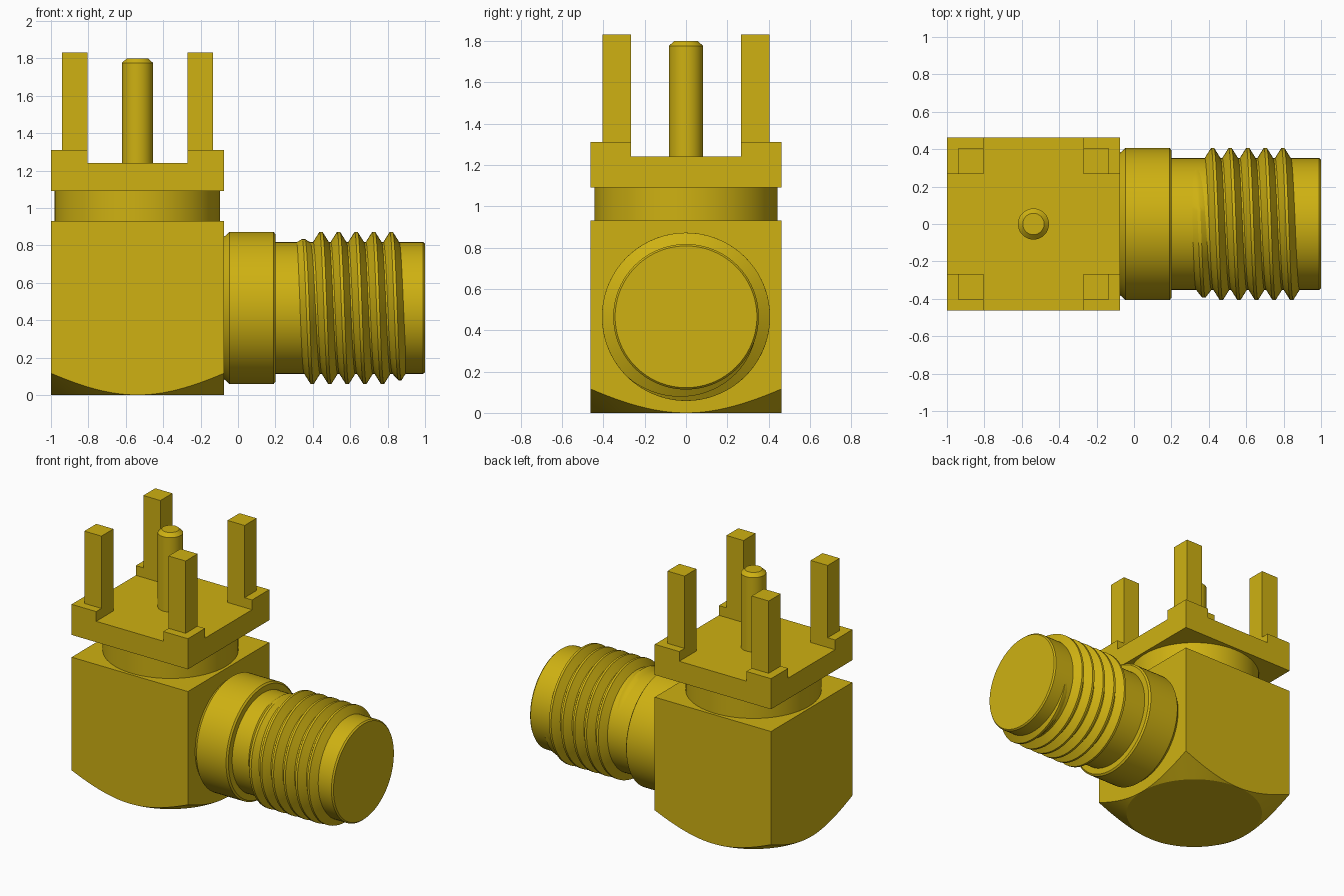
import bpy
import bmesh
from math import pi, tau, cos, sin, radians
from mathutils import Matrix

if "Cube" in bpy.data.objects:
    bpy.data.objects.remove(bpy.data.objects["Cube"], do_unlink=True)

gold = bpy.data.materials.new("gold_plating")
gold.use_nodes = True
COLOUR = (0.62, 0.44, 0.006, 1)
gold.diffuse_color = COLOUR
gold.node_tree.nodes["Principled BSDF"].inputs["Base Color"].default_value = COLOUR

HALF = 0.4625            # half width of the square body
CX = HALF - 1            # vertical axis of body, plate and pin
AXIS_Z = 0.465           # height of the barrel axis
UPRIGHT = Matrix.Translation((CX, 0, 0))
SIDEWAYS = Matrix.Translation((0, 0, AXIS_Z)) @ Matrix.Rotation(pi / 2, 4, "Y")


def finish(name, bm, smooth=False):
    bmesh.ops.recalc_face_normals(bm, faces=bm.faces)
    mesh = bpy.data.meshes.new(name)
    bm.to_mesh(mesh)
    bm.free()
    mesh.materials.append(gold)
    obj = bpy.data.objects.new(name, mesh)
    bpy.context.collection.objects.link(obj)
    if smooth:
        activate(obj)
        bpy.ops.object.shade_smooth_by_angle(angle=radians(25))
    return obj


def activate(obj):
    bpy.ops.object.select_all(action="DESELECT")
    obj.select_set(True)
    bpy.context.view_layer.objects.active = obj


def box(name, x0, x1, y0, y1, z0, z1):
    bm = bmesh.new()
    bmesh.ops.create_cube(bm, size=1)
    bmesh.ops.scale(bm, vec=(x1 - x0, y1 - y0, z1 - z0), verts=bm.verts)
    bmesh.ops.translate(bm, vec=((x0 + x1) / 2, (y0 + y1) / 2, (z0 + z1) / 2), verts=bm.verts)
    return finish(name, bm)


def lathe(name, profile, matrix, steps=96):
    """Turn (radius, height) points about local z and cap both ends."""
    bm = bmesh.new()
    rings = [[bm.verts.new((r * cos(tau * i / steps), r * sin(tau * i / steps), h))
              for i in range(steps)] for r, h in profile]
    for a, b in zip(rings, rings[1:]):
        for i in range(steps):
            j = (i + 1) % steps
            bm.faces.new((a[i], a[j], b[j], b[i]))
    bm.faces.new(rings[0])
    bm.faces.new(rings[-1])
    bm.transform(matrix)
    return finish(name, bm, True)


# Square body with its underside turned to a shallow cone
body = box("body", CX - HALF, CX + HALF, -HALF, HALF, 0, 0.93)
cutter = lathe("body_cutter", [(HALF - 0.19, -0.115), (HALF + 0.38, 0.23), (HALF + 0.38, 1.2)],
               UPRIGHT, 128)
cutter.hide_render = True
chamfer = body.modifiers.new("underside_chamfer", "BOOLEAN")
chamfer.operation = "INTERSECT"
chamfer.solver = "EXACT"
chamfer.object = cutter
activate(body)
bpy.ops.object.modifier_apply(modifier=chamfer.name)
bpy.data.objects.remove(cutter, do_unlink=True)
activate(body)
bpy.ops.object.shade_smooth_by_angle(angle=radians(20))

# Neck, mounting plate and contact pin
lathe("neck", [(0.4425, 0.92), (0.4425, 1.10)], UPRIGHT)
box("mounting_plate", CX - HALF, CX + HALF, -HALF, HALF, 1.09, 1.24)
lathe("contact_pin", [(0.083, 1.22), (0.083, 1.775), (0.057, 1.80)], UPRIGHT, 64)

# Four corner pads, each carrying a square leg
INNER, LEG_OUT = 0.267, 0.403
for sx, side in ((-1, "right"), (1, "left")):
    for sy, end in ((-1, "front"), (1, "back")):
        for part, outer, z0, z1 in (("pad", HALF, 1.24, 1.31), ("leg", LEG_OUT, 1.31, 1.83)):
            xs = sorted((CX + sx * INNER, CX + sx * outer))
            ys = sorted((sy * INNER, sy * outer))
            box(f"{end}_{side}_{part}", *xs, *ys, z0, z1)

# Turned barrel: collar, relief and plain nose
ROOT, CREST = 0.352, 0.407
lathe("barrel", [(0.38, -0.09), (0.38, -0.075), (CREST, -0.045), (CREST, 0.19), (0.395, 0.20),
                 (ROOT, 0.20), (ROOT, 0.99), (0.343, 1.0)], SIDEWAYS)

# Right-handed thread ridge that fades in and out at its ends
PITCH, START, END, STEPS = 0.094, 0.335, 0.885, 72
turns = (END - START) / PITCH
count = round(turns * STEPS)
bm = bmesh.new()
rows = []
for i in range(count + 1):
    x = START + (END - START) * i / count
    angle = tau * (x - 0.42) / PITCH
    fade = max(0, min(1, (x - START) / 0.05, (END - x) / 0.03))
    height = ROOT + (CREST - ROOT) * fade
    section = [(-0.046, ROOT - 0.006), (-0.008, height), (0.008, height), (0.046, ROOT - 0.006)]
    rows.append([bm.verts.new((min(x + dx, 0.9), r * cos(angle), AXIS_Z + r * sin(angle)))
                 for dx, r in section])
for a, b in zip(rows, rows[1:]):
    for k in range(4):
        n = (k + 1) % 4
        bm.faces.new((a[k], a[n], b[n], b[k]))
bm.faces.new(rows[0])
bm.faces.new(rows[-1])
finish("thread", bm, True)
